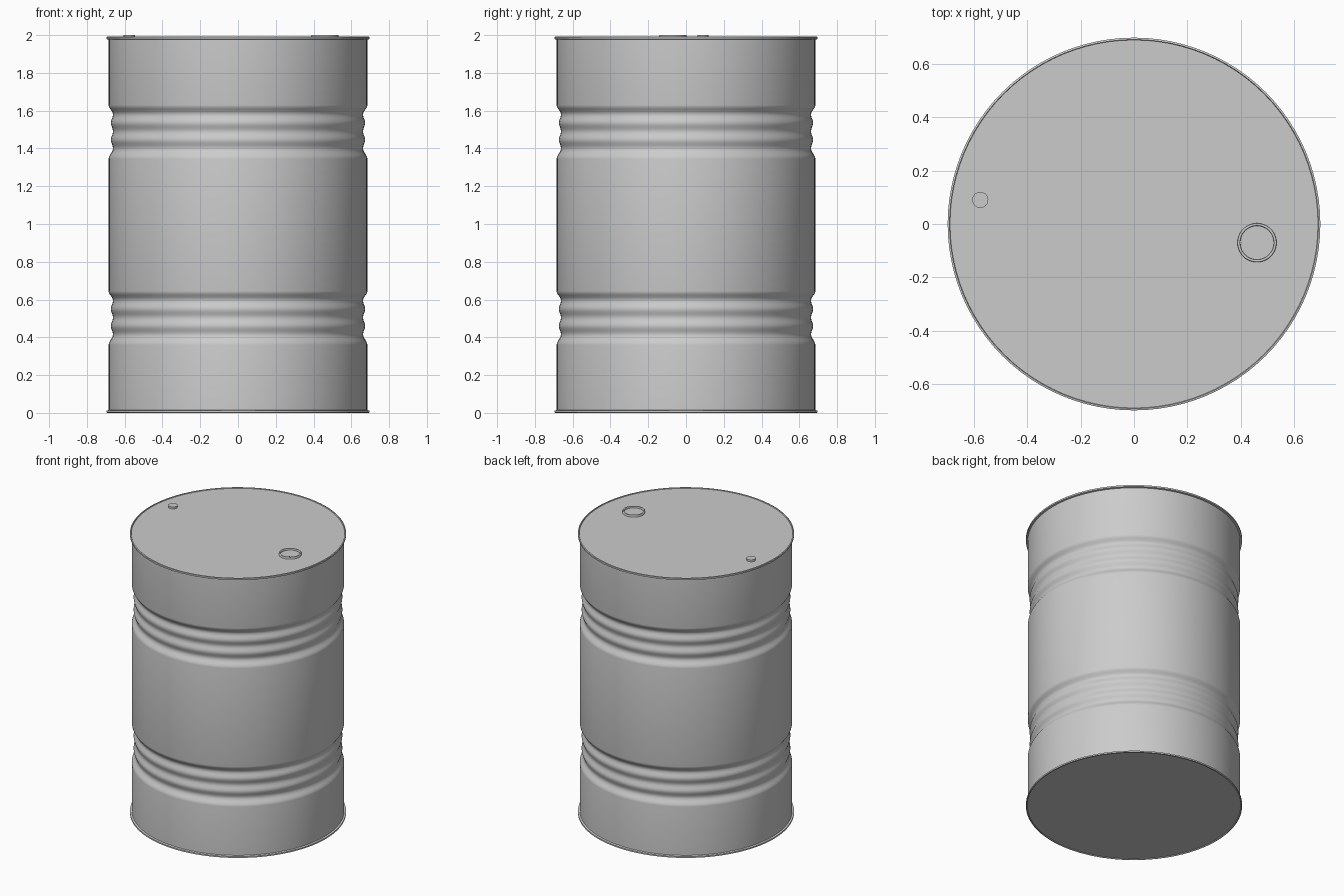
import bpy, bmesh, math

if "Cube" in bpy.data.objects:
    bpy.data.objects.remove(bpy.data.objects["Cube"])


def lathe(name, profile, centre=(0, 0), sides=96, angle=40):
    """Spin a (radius, z) profile about z; radius 0 closes the end."""
    bm = bmesh.new()
    rings = []
    for r, z in profile:
        n = 1 if r == 0 else sides
        rings.append([bm.verts.new((centre[0] + r * math.cos(2 * math.pi * i / sides),
                                    centre[1] + r * math.sin(2 * math.pi * i / sides), z))
                      for i in range(n)])
    for a, b in zip(rings, rings[1:]):
        for i in range(sides):
            j = (i + 1) % sides
            quad = [a[i % len(a)], a[j % len(a)], b[j % len(b)], b[i % len(b)]]
            bm.faces.new(list(dict.fromkeys(quad)))
    bmesh.ops.recalc_face_normals(bm, faces=bm.faces)
    mesh = bpy.data.meshes.new(name)
    bm.to_mesh(mesh)
    bm.free()
    obj = bpy.data.objects.new(name, mesh)
    bpy.context.collection.objects.link(obj)
    bpy.context.view_layer.objects.active = obj
    obj.select_set(True)
    bpy.ops.object.shade_smooth_by_angle(angle=math.radians(angle))
    obj.select_set(False)
    return obj


def ribs(base):
    """Rolled band: three grooves and two crests, eased with cosine steps."""
    keys = [(0.685, 0.0), (0.662, 0.055), (0.673, 0.10), (0.662, 0.145),
            (0.673, 0.19), (0.662, 0.235), (0.685, 0.285)]
    pts = [(keys[0][0], base)]
    for (r0, z0), (r1, z1) in zip(keys, keys[1:]):
        for k in range(1, 7):
            t = k / 6
            pts.append((r0 + (r1 - r0) * (1 - math.cos(math.pi * t)) / 2,
                        base + z0 + (z1 - z0) * t))
    return pts


# Drum: bottom, lower rim, ribbed wall, upper rim, recessed lid
bottom = [(0, 0.006), (0.688, 0.006), (0.69, 0.0), (0.697, 0.002), (0.697, 0.012), (0.685, 0.015)]
top = [(0.685, 1.976), (0.697, 1.979), (0.697, 1.99), (0.69, 1.992), (0.688, 1.986), (0, 1.986)]
lathe("drum", bottom + ribs(0.36) + ribs(1.345) + top)

# Filler opening: raised collar with a sunken cup
lathe("filler_opening", [(0.073, 1.98), (0.073, 1.997), (0.071, 2.0), (0.065, 2.0),
                         (0.063, 1.997), (0.063, 1.988), (0, 1.988)],
      centre=(0.46, -0.07), sides=48, angle=80)

# Small vent plug
lathe("vent_plug", [(0.03, 1.98), (0.03, 2.0), (0, 2.0)], centre=(-0.575, 0.09), sides=32)
